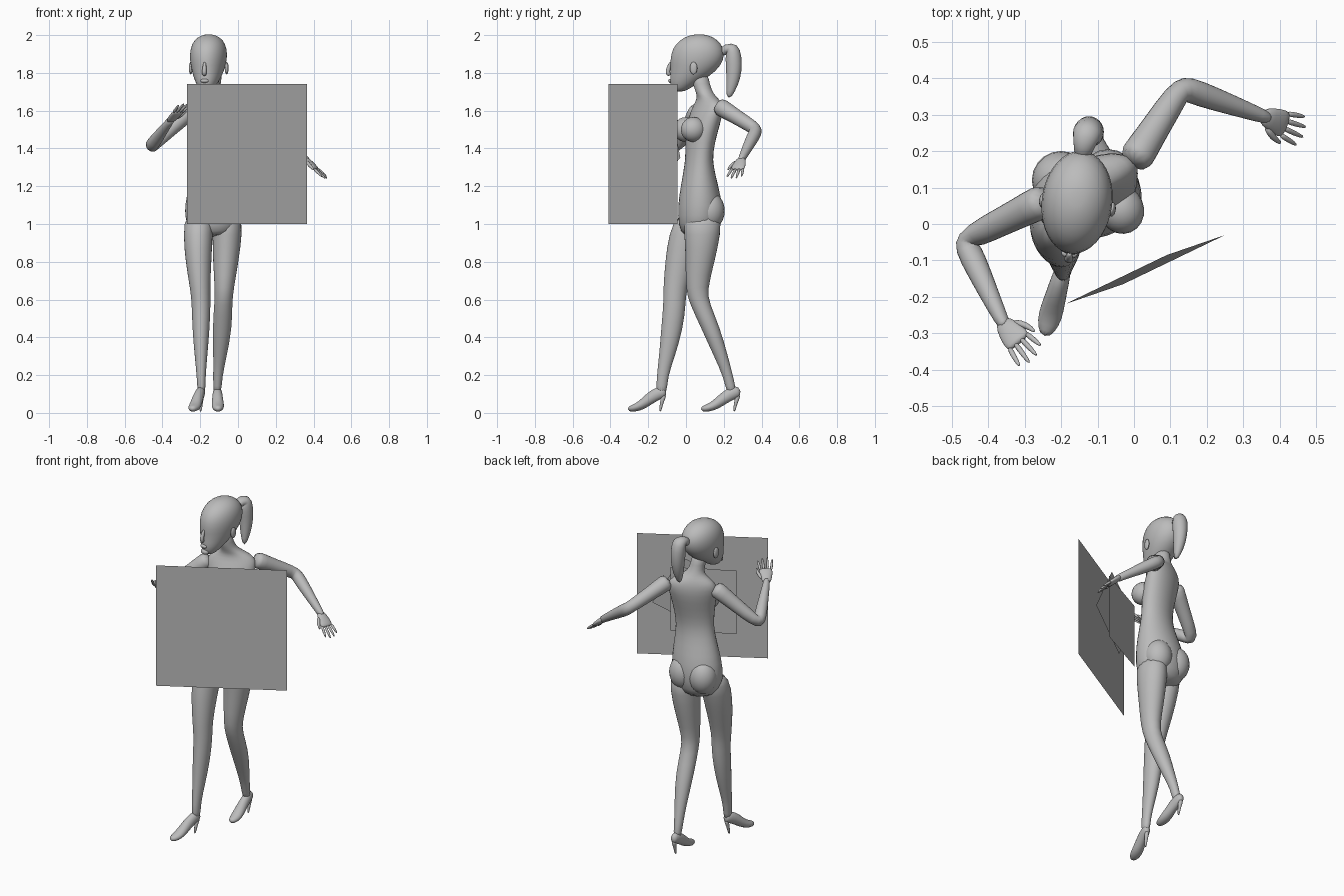
import bpy, bmesh, math
from mathutils import Vector

if "Cube" in bpy.data.objects:
    bpy.data.objects.remove(bpy.data.objects["Cube"])

grey = bpy.data.materials.new("plain grey")
grey.diffuse_color = (0.5, 0.5, 0.5, 1)
grey.use_nodes = True
grey.node_tree.nodes["Principled BSDF"].inputs["Base Color"].default_value = grey.diffuse_color
UP = Vector((0, 0, 1))


def finish(name, bm, smooth=True, subdivide=1):
    bmesh.ops.recalc_face_normals(bm, faces=bm.faces)
    mesh = bpy.data.meshes.new(name)
    bm.to_mesh(mesh)
    bm.free()
    mesh.materials.append(grey)
    ob = bpy.data.objects.new(name, mesh)
    bpy.context.collection.objects.link(ob)
    for p in mesh.polygons:
        p.use_smooth = smooth
    if subdivide:
        ob.modifiers.new("round", 'SUBSURF').levels = subdivide
        ob.modifiers["round"].render_levels = subdivide
    return ob


def skin(name, rings, subdivide=1):
    """Joins rings of points into a closed skin."""
    bm = bmesh.new()
    loops = [[bm.verts.new(p) for p in ring] for ring in rings]
    n = len(loops[0])
    for a, b in zip(loops, loops[1:]):
        for i in range(n):
            j = (i + 1) % n
            bm.faces.new((a[i], a[j], b[j], b[i]))
    bm.faces.new(loops[0])
    bm.faces.new(loops[-1])
    return finish(name, bm, subdivide=subdivide)


def ellipse(c, s, b, rs, rb, n):
    return [c + s * rs * math.cos(2 * math.pi * i / n)
            + b * rb * math.sin(2 * math.pi * i / n) for i in range(n)]


def stack(name, sections, n=16):
    """Level cross-sections: z, x, y, half width, half depth, yaw."""
    rings = []
    for z, x, y, rs, rb, yaw in sections:
        a = math.radians(yaw)
        s = Vector((math.cos(a), math.sin(a), 0))
        rings.append(ellipse(Vector((x, y, z)), s, UP.cross(s), rs, rb, n))
    return skin(name, rings)


def tube(name, points, side=UP, n=12, subdivide=1):
    """Sections square to a path: position, half width, half thickness."""
    pts = [Vector(p[0]) for p in points]
    side, rings = Vector(side), []
    for i, (p, rs, rb) in enumerate(points):
        t = (pts[min(i + 1, len(pts) - 1)] - pts[max(i - 1, 0)]).normalized()
        b = t.cross(side).normalized()
        rings.append(ellipse(pts[i], b.cross(t), b, rs, rb, n))
    return skin(name, rings, subdivide)


def ball(name, c, size, yaw=0):
    bm = bmesh.new()
    bmesh.ops.create_uvsphere(bm, u_segments=20, v_segments=12, radius=1)
    ob = finish(name, bm, subdivide=0)
    ob.location, ob.scale = c, size
    ob.rotation_euler.z = math.radians(yaw)
    return ob


def sheet(name, corners):
    bm = bmesh.new()
    bm.faces.new([bm.verts.new(c) for c in corners])
    return finish(name, bm, smooth=False, subdivide=0)


# Large upright panel and two small sheets behind it
sheet("large_panel", [(-.27, -.41, 1), (.365, -.045, 1),
                      (.365, -.045, 1.74), (-.27, -.41, 1.74)])
sheet("upright_sheet", [(-.19, -.22, 1.2), (.14, -.05, 1.2),
                        (.14, -.05, 1.59), (-.19, -.22, 1.59)])
sheet("tilted_sheet", [(-.19, -.22, 1.52), (-.03, -.165, 1.2),
                       (.25, -.03, 1.35), (.09, -.085, 1.65)])

# Torso and neck, twisting from the hips to the shoulders
stack("torso", [
    (.93, -.13, .065, .09, .08, 0), (.99, -.132, .072, .15, .115, 0),
    (1.1, -.13, .075, .158, .122, 2), (1.2, -.12, .072, .142, .102, 5),
    (1.3, -.112, .068, .118, .078, 10), (1.38, -.108, .07, .112, .07, 14),
    (1.48, -.11, .08, .125, .082, 20), (1.57, -.118, .103, .14, .08, 23),
    (1.63, -.122, .118, .145, .062, 23), (1.665, -.127, .115, .09, .05, 23),
    (1.69, -.132, .1, .047, .047, 15), (1.74, -.14, .08, .042, .045, 0),
    (1.8, -.148, .07, .045, .05, -7)])
for i, (x, y) in enumerate([(-.155, .0), (-.035, .04)]):
    ball(f"bust_{i}", (x, y, 1.5), (.062, .068, .066), 23)
for i, (x, y) in enumerate([(-.2, .12), (-.07, .125)]):
    ball(f"seat_muscle_{i}", (x, y, 1.07), (.08, .08, .1))

# Head: each level given by height, front, back and half width
YAW = -7.5
head = []
for z, front, back, hw in [
        (1.7, -.06, -.01, .022), (1.72, -.08, .025, .043),
        (1.76, -.088, .09, .066), (1.81, -.082, .165, .086),
        (1.87, -.087, .205, .1), (1.93, -.075, .205, .098),
        (1.975, -.035, .17, .077), (1.998, .015, .125, .042),
        (2.004, .05, .09, .014)]:
    y = (front + back) / 2
    head.append((z, -.155 + (y - .07) * .13, y, hw, (back - front) / 2, YAW))
stack("head", head, 20)
tube("nose", [((-.176, -.08, 1.86), .008, .008), ((-.178, -.094, 1.82), .011, .012),
              ((-.179, -.098, 1.8), .014, .014), ((-.178, -.085, 1.785), .01, .01)],
     (1, 0, 0))
ball("lips", (-.177, -.082, 1.758), (.022, .012, .011), YAW)
ball("chin", (-.176, -.068, 1.722), (.026, .022, .018), YAW)
for i, (x, y) in enumerate([(-.25, .065), (-.06, .04)]):
    ball(f"ear_{i}", (x, y, 1.825), (.01, .02, .033), YAW)

# Ponytail
tube("ponytail", [((-.143, .18, 1.9), .022, .022), ((-.137, .215, 1.93), .03, .03),
                  ((-.128, .245, 1.935), .042, .042), ((-.124, .252, 1.88), .045, .046),
                  ((-.122, .255, 1.81), .04, .043), ((-.12, .245, 1.74), .031, .034),
                  ((-.115, .225, 1.665), .01, .012)], (1, 0, 0))

# Legs
stack("front_leg", [(z, x, y, a, b, 0) for z, x, y, a, b in [
    (1.06, -.205, .045, .075, .09), (.95, -.212, .005, .08, .098),
    (.8, -.21, -.03, .07, .082), (.65, -.2, -.06, .053, .062),
    (.58, -.195, -.06, .051, .06), (.45, -.196, -.073, .047, .059),
    (.3, -.196, -.1, .034, .043), (.19, -.195, -.127, .023, .029),
    (.09, -.193, -.13, .022, .03)]])
stack("rear_leg", [(z, x, y, a, b, 0) for z, x, y, a, b in [
    (1.06, -.06, .085, .078, .105), (.95, -.056, .088, .081, .098),
    (.8, -.065, .075, .069, .078), (.65, -.073, .055, .05, .058),
    (.58, -.078, .072, .048, .054), (.45, -.083, .13, .053, .051),
    (.3, -.095, .185, .036, .038), (.19, -.108, .225, .024, .026),
    (.09, -.11, .245, .022, .028)]])


# High-heeled shoes, laid out from heel to toe
def shoe(name, heel, toe):
    heel, toe = Vector((*heel, 0)), Vector((*toe, 0))
    side = (toe - heel).cross(UP).normalized()
    at = lambda f, z: heel.lerp(toe, f) + UP * z
    tube(name + "_shoe", [(at(-.02, .115), .018, .025), (at(.15, .11), .026, .036),
                          (at(.4, .08), .029, .033), (at(.62, .042), .034, .027),
                          (at(.82, .025), .033, .021), (at(1, .02), .014, .014)], side)
    tube(name + "_stiletto", [(at(.03, .1), .018, .018), (at(.1, .06), .01, .01),
                              (at(.15, .002), .007, .007)], side, 8)


shoe("front", (-.19, -.108), (-.245, -.308))
shoe("rear", (-.11, .285), (-.105, .078))


# Arms with palms, four fingers and a thumb
def arm(name, joints, reach, spread, thumb):
    shoulder, elbow, wrist = map(Vector, joints)
    reach = Vector(reach).normalized()
    spread = Vector(spread)
    spread = (spread - reach * spread.dot(reach)).normalized()
    mid = shoulder.lerp(elbow, .5)
    tube(name + "_arm", [(shoulder, .052, .052), (shoulder.lerp(elbow, .2), .047, .047),
                         (mid, .041, .041), (shoulder.lerp(elbow, .9), .037, .037),
                         (elbow.lerp(wrist, .03), .037, .037),
                         (elbow.lerp(wrist, .2), .037, .037),
                         (elbow.lerp(wrist, .6), .029, .029),
                         (wrist, .021, .02), (wrist + reach * .02, .022, .016)])
    tube(name + "_palm", [(wrist - reach * .01, .02, .016), (wrist + reach * .03, .034, .017),
                          (wrist + reach * .07, .04, .014), (wrist + reach * .09, .036, .01)],
         spread)
    for i in range(4):
        k = (i - 1.5) * .02
        base = wrist + reach * .075 + spread * k
        ahead = reach + spread * k * 5
        size = (.075, .088, .085, .068)[i]
        tube(f"{name}_finger_{i}", [(base, .009, .009), (base + ahead * size * .6, .008, .008),
                                    (base + ahead * size, .004, .004)], spread, 8)
    base = wrist + reach * .02 + spread * thumb * .022
    tube(name + "_thumb", [(base, .012, .012),
                           (base + reach * .04 + spread * thumb * .025, .01, .01),
                           (base + reach * .075 + spread * thumb * .03, .005, .005)],
         reach.cross(spread), 8)


arm("raised", [(-.235, .07, 1.615), (-.465, -.045, 1.405), (-.36, -.27, 1.545)],
    (.5, -.6, .55), (.75, .66, 0), 1)
arm("lowered", [(-.005, .165, 1.63), (.13, .375, 1.5), (.355, .295, 1.345)],
    (.13, -.05, -.12), (.3, .9, 0), -1)
